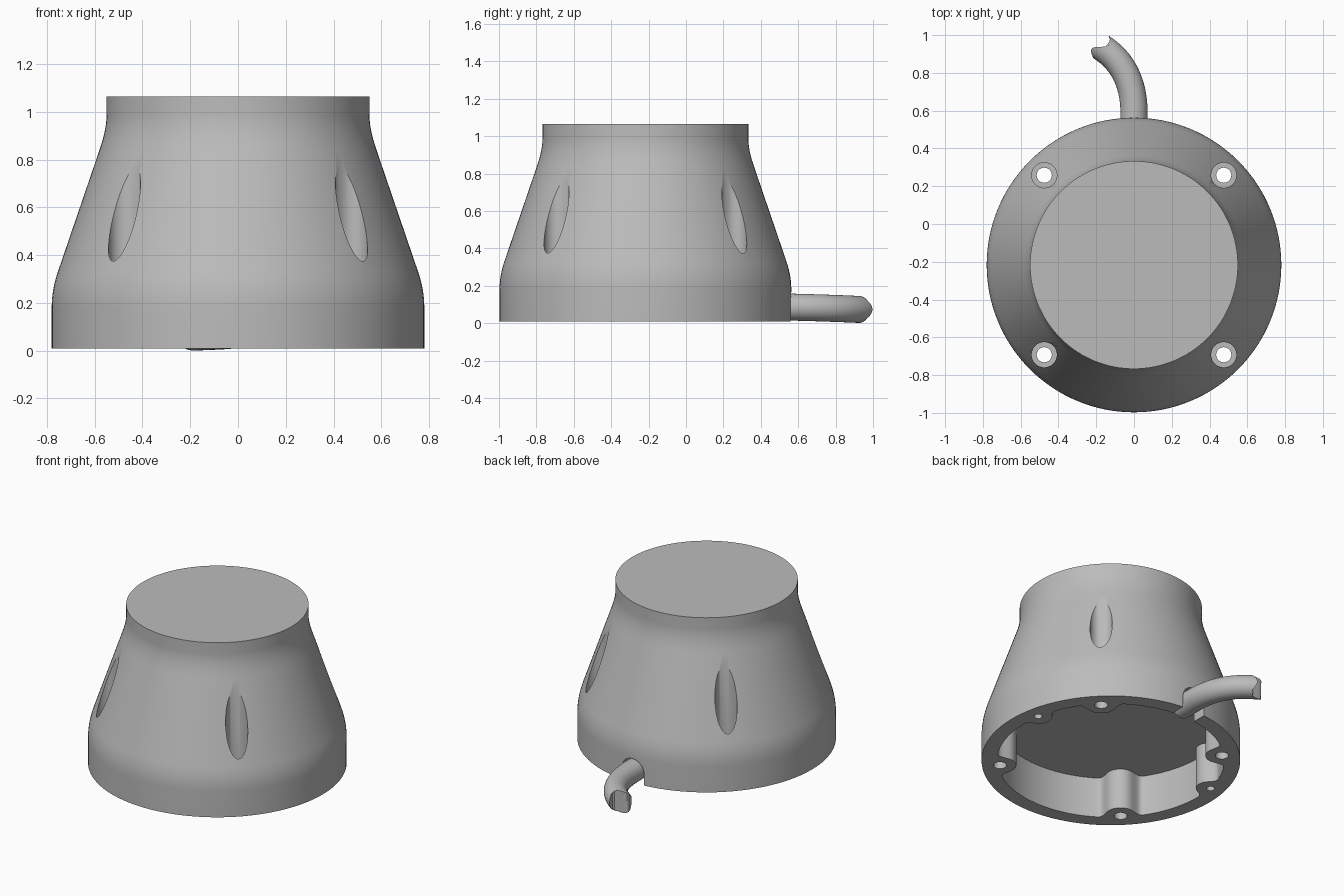
import bpy, bmesh, math
from mathutils import Vector

if "Cube" in bpy.data.objects:
    bpy.data.objects.remove(bpy.data.objects["Cube"])

CY = -0.217          # housing axis position in y
BASE, TOP = 0.01, 1.065
CEIL, FLOOR = 0.28, 0.20   # cavity ceiling, counterbore floor
SEG = 128

grey = bpy.data.materials.new("plain_grey")
grey.diffuse_color = (0.5, 0.5, 0.5, 1)
grey.use_nodes = True
grey.node_tree.nodes["Principled BSDF"].inputs["Base Color"].default_value = grey.diffuse_color


def make(name, bm):
    bmesh.ops.recalc_face_normals(bm, faces=bm.faces)
    me = bpy.data.meshes.new(name)
    bm.to_mesh(me)
    bm.free()
    me.materials.append(grey)
    ob = bpy.data.objects.new(name, me)
    bpy.context.collection.objects.link(ob)
    return ob


def loft(name, rings):
    """Closed skin through rings of equal point count, capped at both ends."""
    bm = bmesh.new()
    vs = [[bm.verts.new(p) for p in r] for r in rings]
    n = len(vs[0])
    for a, b in zip(vs, vs[1:]):
        for i in range(n):
            j = (i + 1) % n
            bm.faces.new((a[i], a[j], b[j], b[i]))
    bm.faces.new(vs[0])
    bm.faces.new(vs[-1])
    return make(name, bm)


def circle(r, z, x=0, y=CY, n=SEG):
    return [(x + r * math.cos(2 * math.pi * i / n),
             y + r * math.sin(2 * math.pi * i / n), z) for i in range(n)]


def activate(ob):
    bpy.ops.object.select_all(action='DESELECT')
    ob.select_set(True)
    bpy.context.view_layer.objects.active = ob


def cut(ob, cutter):
    cutter.hide_render = True
    m = ob.modifiers.new("cut", 'BOOLEAN')
    m.operation, m.solver, m.object = 'DIFFERENCE', 'EXACT', cutter
    activate(ob)
    bpy.ops.object.modifier_apply(modifier=m.name)
    bpy.data.objects.remove(cutter)


def bend(a, b, c, n=8):
    """Rounded corner b between a and c."""
    return [((1 - t) ** 2 * a[0] + 2 * t * (1 - t) * b[0] + t * t * c[0],
             (1 - t) ** 2 * a[1] + 2 * t * (1 - t) * b[1] + t * t * c[1])
            for t in (i / n for i in range(n + 1))]


# Housing: turned cone with rounded shoulders
profile = [(0.78, BASE)]
profile += bend((0.78, 0.18), (0.78, 0.254), (0.755, 0.328))
profile += bend((0.58, 0.84), (0.55, 0.927), (0.55, 0.99))
profile += [(0.55, TOP)]
housing = loft("housing", [circle(r, z) for r, z in profile])

# Bottom cavity: round wall with bosses bulging inwards
bosses = [(math.radians(a), 0.672, 0.10) for a in (45, 135, 225, 315)]
bosses += [(math.radians(a), 0.69, 0.09) for a in (10.5, 169.5)]
N = 360
wall = []
for i in range(N):
    t, r = 2 * math.pi * i / N, 0.685
    for a, d, b in bosses:
        s = d * math.sin(t - a)
        if math.cos(t - a) > 0 and abs(s) < b:
            r = min(r, d * math.cos(t - a) - math.sqrt(b * b - s * s))
    wall.append(r)
for _ in range(3):      # soften the boss roots
    wall = [(wall[i - 1] + 2 * wall[i] + wall[(i + 1) % N]) / 4 for i in range(N)]
cut(housing, loft("cavity_cutter", [
    [(r * math.cos(2 * math.pi * i / N), CY + r * math.sin(2 * math.pi * i / N), z)
     for i, r in enumerate(wall)] for z in (-0.1, CEIL)]))

# Counterbored screw holes and small blind holes
for a, d, _ in bosses[:4]:
    x, y = d * math.cos(a), CY + d * math.sin(a)
    cut(housing, loft("counterbore_cutter",
                      [circle(0.067, z, x, y, 48) for z in (FLOOR, 1.2)]))
    cut(housing, loft("hole_cutter",
                      [circle(0.04, z, x, y, 32) for z in (-0.1, FLOOR + 0.1)]))
for a, d, _ in bosses[4:]:
    x, y = d * math.cos(a), CY + d * math.sin(a)
    cut(housing, loft("blind_hole_cutter",
                      [circle(0.025, z, x, y, 24) for z in (-0.1, 0.2)]))

# Arched slot for the cable
arch = [(0.082 * math.cos(math.pi * i / 24), 0.087 + 0.082 * math.sin(math.pi * i / 24))
        for i in range(25)] + [(-0.082, -0.1), (0.082, -0.1)]
cut(housing, loft("slot_cutter", [[(x, y, z) for x, z in arch] for y in (0.3, 0.8)]))

# Cable: round tube curving left, with a wavy broken end
P = [Vector(p) for p in ((0, 0.57, 0.086), (0.004, 0.73, 0.082),
                         (-0.05, 0.86, 0.077), (-0.175, 0.937, 0.073))]
path = [Vector((0, 0.44, 0.087))]
for i in range(21):
    t = i / 20
    path.append(P[0] * (1 - t) ** 3 + P[1] * 3 * t * (1 - t) ** 2
                + P[2] * 3 * t * t * (1 - t) + P[3] * t ** 3)
rings = []
for i, p in enumerate(path):
    d = (path[min(i + 1, len(path) - 1)] - path[max(i - 1, 0)]).normalized()
    side = d.cross(Vector((0, 0, 1))).normalized()
    up = side.cross(d)
    wave = -0.035 if i == len(path) - 1 else 0
    rings.append([p + 0.072 * (side * math.cos(u) + up * math.sin(u))
                  + d * wave * math.sin(math.pi * math.cos(u))
                  for u in (2 * math.pi * k / 32 for k in range(32))])
# end face is built as strips across the wave
bm = bmesh.new()
vs = [[bm.verts.new(p) for p in r] for r in rings]
for a, b in zip(vs, vs[1:]):
    for i in range(32):
        j = (i + 1) % 32
        bm.faces.new((a[i], a[j], b[j], b[i]))
bm.faces.new(vs[0])
e = vs[-1]
for k in range(16):
    q = [e[k], e[k + 1], e[(31 - k) % 32], e[(32 - k) % 32]]
    bm.faces.new(list(dict.fromkeys(q)))
cable = make("cable", bm)

for ob in (housing, cable):
    activate(ob)
    bpy.ops.object.shade_smooth_by_angle(angle=math.radians(30))
